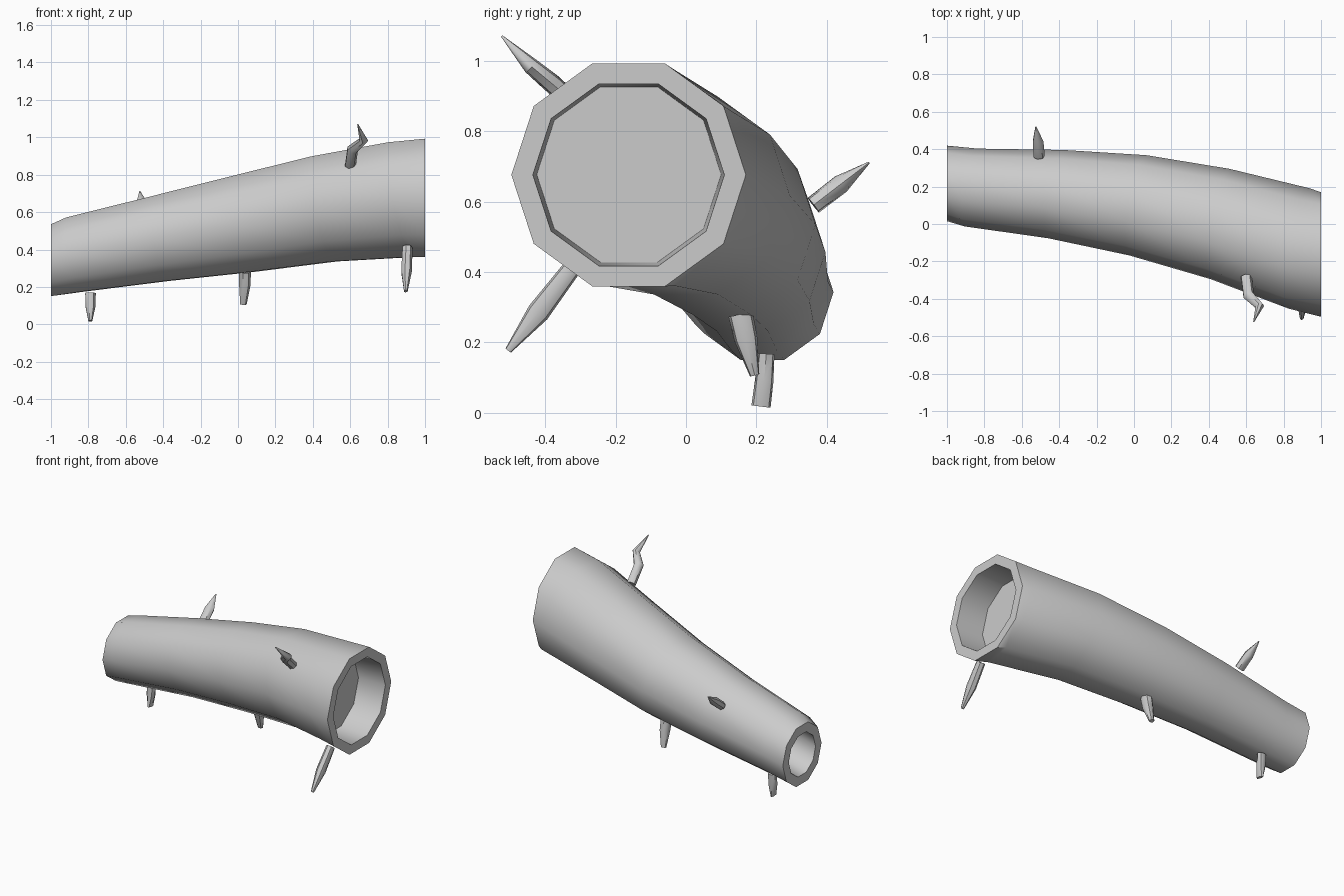
import bpy, bmesh, math
from mathutils import Vector

if "Cube" in bpy.data.objects:
    bpy.data.objects.remove(bpy.data.objects["Cube"])


def finish(name, bm, angle):
    bmesh.ops.recalc_face_normals(bm, faces=bm.faces)
    me = bpy.data.meshes.new(name)
    bm.to_mesh(me)
    bm.free()
    ob = bpy.data.objects.new(name, me)
    bpy.context.collection.objects.link(ob)
    bpy.ops.object.select_all(action='DESELECT')
    ob.select_set(True)
    bpy.context.view_layer.objects.active = ob
    bpy.ops.object.shade_smooth_by_angle(angle=math.radians(angle))
    return ob


def skin(name, rings, angle):
    """Bridge successive rings of points and cap both ends."""
    bm = bmesh.new()
    loops = [[bm.verts.new(p) for p in r] for r in rings]
    n = len(loops[0])
    for a, b in zip(loops, loops[1:]):
        for i in range(n):
            j = (i + 1) % n
            bm.faces.new((a[i], a[j], b[j], b[i]))
    bm.faces.new(loops[0][::-1])
    bm.faces.new(loops[-1])
    return finish(name, bm, angle)


def log_ring(x, y, z, r, tilt):
    """Ten-sided cross-section, leaning with the bend of the log."""
    pts = []
    for i in range(10):
        a = math.radians(36 * i)
        dy, dz = r * math.cos(a), r * math.sin(a)
        pts.append((x + tilt * (0.17 * dy - 0.2 * dz), y + dy, z + dz))
    return pts


def branch(name, sections, sides=7):
    """Tapered twig: sections of (centre, x radius, cross radius)."""
    c = [Vector(s[0]) for s in sections]
    rings = []
    for k, (_, ru, rv) in enumerate(sections):
        t = (c[min(k + 1, len(c) - 1)] - c[max(k - 1, 0)]).normalized()
        u = (Vector((1, 0, 0)) - t * t.x).normalized()
        v = t.cross(u)
        rings.append([c[k] + u * ru * math.cos(2 * math.pi * i / sides)
                      + v * rv * math.sin(2 * math.pi * i / sides)
                      for i in range(sides)])
    return skin(name, rings, 50)


# Curved log with a recess at each end (floor, lip, outside, lip, floor)
log = [
    (-0.80, 0.192, 0.385, 0.135, 0), (-1, 0.217, 0.343, 0.14, 0),
    (-1, 0.217, 0.343, 0.202, 0), (-0.87, 0.195, 0.373, 0.208, 1),
    (-0.42, 0.16, 0.457, 0.236, 1), (0.02, 0.10, 0.535, 0.268, 1),
    (0.46, 0.0, 0.617, 0.295, 1), (0.88, -0.13, 0.667, 0.322, 1),
    (1, -0.163, 0.676, 0.333, 0), (1, -0.163, 0.676, 0.272, 0),
    (0.81, -0.162, 0.677, 0.262, 0),
]
skin("log", [log_ring(*s) for s in log], 40)

# Twig stubs
branch("twig_lower_left", [
    ((-0.79, 0.228, 0.168), 0.03, 0.024), ((-0.79, 0.222, 0.09), 0.027, 0.027),
    ((-0.79, 0.213, 0.018), 0.011, 0.028)])
branch("twig_lower_middle", [
    ((0.035, 0.155, 0.28), 0.034, 0.036), ((0.035, 0.17, 0.21), 0.032, 0.034),
    ((0.028, 0.195, 0.107), 0.018, 0.014)])
branch("twig_lower_right", [
    ((0.905, -0.325, 0.41), 0.028, 0.027), ((0.90, -0.42, 0.285), 0.03, 0.033),
    ((0.897, -0.505, 0.177), 0.01, 0.01)])
branch("twig_upper_front", [
    ((0.60, -0.285, 0.85), 0.03, 0.026), ((0.612, -0.38, 0.935), 0.031, 0.028),
    ((0.672, -0.44, 0.985), 0.024, 0.024), ((0.64, -0.523, 1.07), 0.003, 0.003)])
branch("twig_back", [
    ((-0.508, 0.362, 0.59), 0.031, 0.027), ((-0.514, 0.44, 0.65), 0.03, 0.028),
    ((-0.525, 0.52, 0.711), 0.003, 0.003)])
